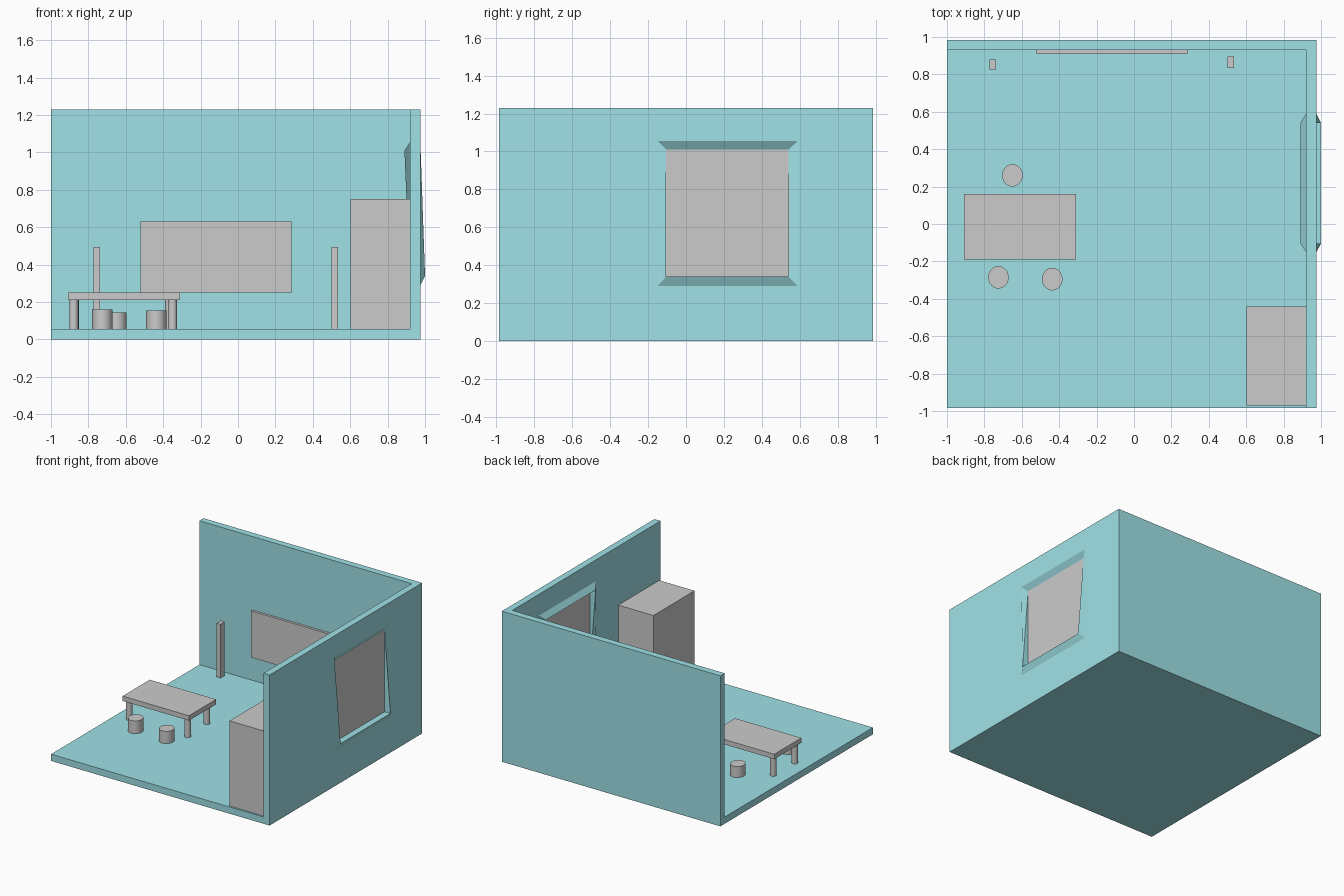
import bpy, bmesh, math

if "Cube" in bpy.data.objects:
    bpy.data.objects.remove(bpy.data.objects["Cube"])

def material(name, rgb):
    m = bpy.data.materials.new(name)
    m.diffuse_color = (*rgb, 1)
    m.use_nodes = True
    m.node_tree.nodes["Principled BSDF"].inputs["Base Color"].default_value = m.diffuse_color
    return m

TEAL = material("teal_plaster", (0.352, 0.76, 0.80))
GRAY = material("light_gray", (0.60, 0.60, 0.60))

def finish(name, bm, mat):
    bmesh.ops.recalc_face_normals(bm, faces=bm.faces)
    me = bpy.data.meshes.new(name)
    bm.to_mesh(me)
    bm.free()
    me.materials.append(mat)
    ob = bpy.data.objects.new(name, me)
    bpy.context.collection.objects.link(ob)
    return ob

def box(name, x, y, z, mat=GRAY):
    bm = bmesh.new()
    bmesh.ops.create_cube(bm, size=1)
    for v in bm.verts:
        v.co = [r[0] + (c + 0.5) * (r[1] - r[0]) for c, r in zip(v.co, (x, y, z))]
    return finish(name, bm, mat)

def cylinder(name, x, y, r, z0, z1, ry=None):
    bpy.ops.mesh.primitive_cylinder_add(vertices=32, radius=1, depth=1, location=(x, y, (z0 + z1) / 2))
    ob = bpy.context.object
    ob.name = name
    ob.scale = (r, ry or r, z1 - z0)
    bpy.ops.object.transform_apply(location=False, rotation=False, scale=True)
    bpy.ops.object.shade_smooth_by_angle(angle=math.radians(40))
    ob.data.materials.append(GRAY)

# Room shell
FLOOR = 0.055
box("floor", (-1, 0.92), (-0.985, 0.985), (0, FLOOR), TEAL)
box("back_wall", (-1, 0.92), (0.93, 0.985), (FLOOR, 1.23), TEAL)
box("back_wall_base", (-1, 0.92), (0.984, 0.985), (0, FLOOR), TEAL)

# Right wall: rectangular loops swept from outer face, through the tilted window, to inner face
full = (-0.985, 0.985, 0, 1.23)
rim = (-0.15, 0.59, 0.29, 1.055)
hole = (-0.105, 0.54, 0.34, 1.01)
# rectangle, x at the bottom, x at the top
loops = [(full, 0.975, 0.975), (rim, 0.975, 0.975), (hole, 1.0, 0.947),
         (hole, 0.943, 0.89), (rim, 0.92, 0.92), (full, 0.92, 0.92)]
bm = bmesh.new()
rings = [[bm.verts.new(p) for p in ((xb, y0, z0), (xb, y1, z0), (xt, y1, z1), (xt, y0, z1))]
         for (y0, y1, z0, z1), xb, xt in loops]
for i, a in enumerate(rings):
    b = rings[(i + 1) % len(rings)]
    for k in range(4):
        j = (k + 1) % 4
        bm.faces.new((a[k], a[j], b[j], b[k]))
finish("right_wall", bm, TEAL)
box("window_pane", (0.942, 0.948), (-0.105, 0.54), (0.34, 1.01))

# Table
box("table_top", (-0.91, -0.31), (-0.19, 0.16), (0.21, 0.25))
for i, (x, y) in enumerate([(-0.878, -0.15), (-0.873, 0.12), (-0.35, -0.15), (-0.365, 0.12)]):
    cylinder(f"table_leg_{i + 1}", x, y, 0.024, FLOOR, 0.21)

# Stools
for i, (x, y, top) in enumerate([(-0.65, 0.26, 0.145), (-0.725, -0.285, 0.16), (-0.437, -0.295, 0.155)]):
    cylinder(f"stool_{i + 1}", x, y, 0.055, FLOOR, top, 0.06)

# Board on the back wall, posts and cabinet
box("wall_board", (-0.52, 0.285), (0.91, 0.935), (0.25, 0.63))
box("left_post", (-0.772, -0.737), (0.825, 0.88), (FLOOR, 0.495))
box("right_post", (0.50, 0.535), (0.835, 0.895), (FLOOR, 0.495))
box("cabinet", (0.602, 0.92), (-0.97, -0.44), (FLOOR, 0.75))
